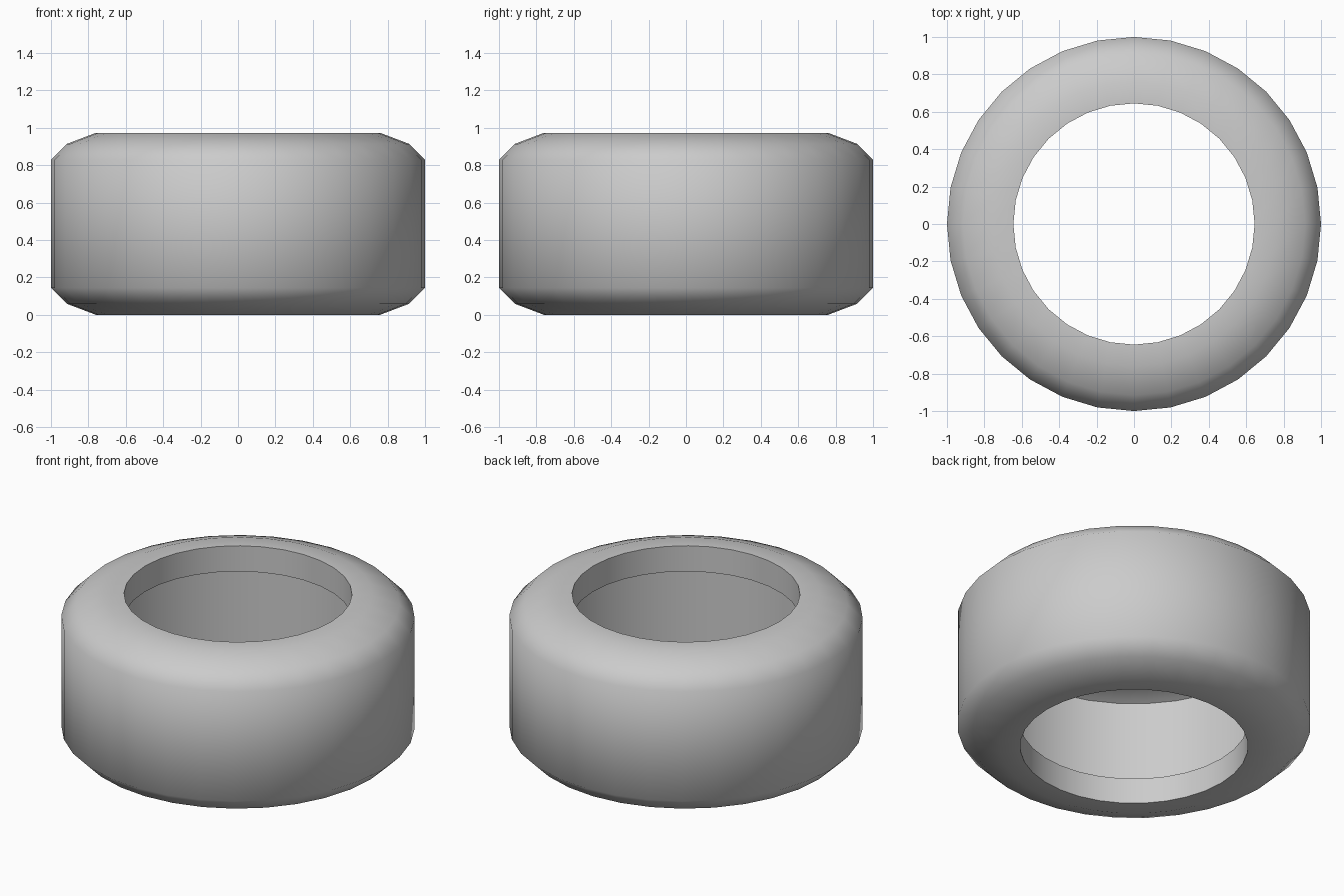
import bpy, bmesh, math

if "Cube" in bpy.data.objects:
    bpy.data.objects.remove(bpy.data.objects["Cube"])

SEGMENTS = 32
HEIGHT = 0.973
WALL = 0.16

# Outer half-profile (radius, z): top bead, shoulder, tread; mirrored for the bottom
upper = [(0.645, HEIGHT), (0.76, HEIGHT), (0.915, 0.914), (1.0, 0.829)]
profile = upper + [(r, HEIGHT - z) for r, z in reversed(upper)]

# Revolve the profile into an open shell
bm = bmesh.new()
rings = []
for r, z in profile:
    ring = []
    for i in range(SEGMENTS):
        a = 2 * math.pi * i / SEGMENTS
        ring.append(bm.verts.new((r * math.cos(a), r * math.sin(a), z)))
    rings.append(ring)
for upper_ring, lower_ring in zip(rings, rings[1:]):
    for i in range(SEGMENTS):
        j = (i + 1) % SEGMENTS
        bm.faces.new((upper_ring[i], lower_ring[i], lower_ring[j], upper_ring[j]))

mesh = bpy.data.meshes.new("tyre")
bm.to_mesh(mesh)
bm.free()
tyre = bpy.data.objects.new("tyre", mesh)
bpy.context.collection.objects.link(tyre)
bpy.context.view_layer.objects.active = tyre
tyre.select_set(True)

# Thicken inward, leaving a hollow inside and upright lips around the holes
shell = tyre.modifiers.new("wall", 'SOLIDIFY')
shell.thickness = WALL
shell.offset = -1
bpy.ops.object.modifier_apply(modifier=shell.name)

# Smooth shoulders, sharp lip edges
bpy.ops.object.shade_smooth_by_angle(angle=math.radians(60))
